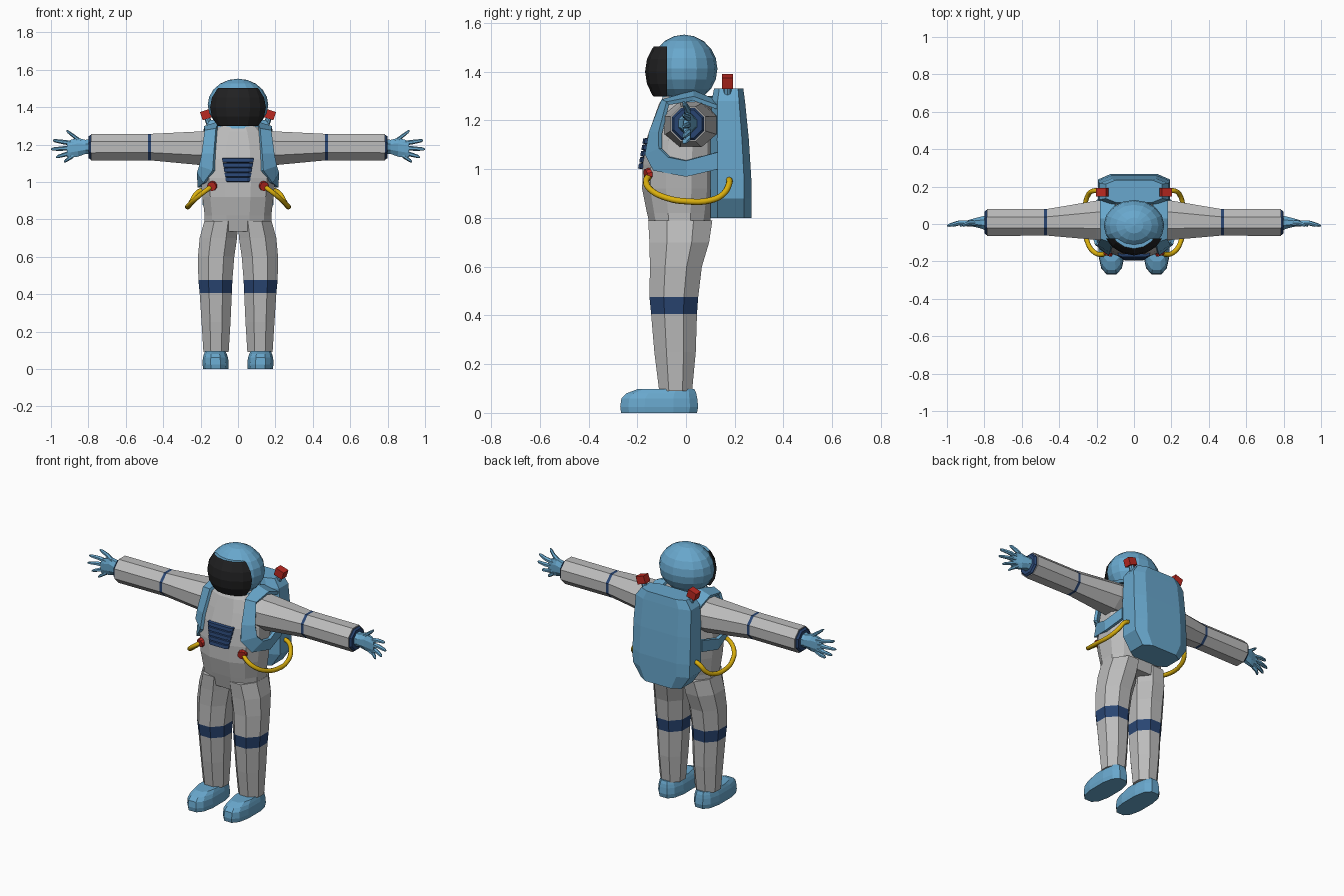
import bpy, bmesh, math
from mathutils import Matrix, Vector

cube = bpy.data.objects.get("Cube")
if cube:
    bpy.data.objects.remove(cube, do_unlink=True)


def material(name, rgb):
    m = bpy.data.materials.new(name)
    m.use_nodes = True
    m.diffuse_color = (*rgb, 1)
    m.node_tree.nodes["Principled BSDF"].inputs["Base Color"].default_value = (*rgb, 1)
    return m


GREY = material("suit grey", (0.5, 0.5, 0.5))
BLUE = material("light blue", (0.14, 0.39, 0.61))
NAVY = material("navy blue", (0.022, 0.06, 0.17))
BLACK = material("visor black", (0.015, 0.015, 0.016))
RED = material("red", (0.5, 0.022, 0.015))
YELLOW = material("hose yellow", (0.7, 0.43, 0.004))


def finish(name, bm, mats, mirror=False):
    """Turn a bmesh into a named object, mirrored across x if wanted."""
    bmesh.ops.recalc_face_normals(bm, faces=bm.faces[:])
    mesh = bpy.data.meshes.new(name)
    bm.to_mesh(mesh)
    bm.free()
    for m in mats:
        mesh.materials.append(m)
    ob = bpy.data.objects.new(name, mesh)
    bpy.context.collection.objects.link(ob)
    if mirror:
        add_mirror(ob)
    return ob


def add_mirror(ob):
    mod = ob.modifiers.new("Mirror", 'MIRROR')
    mod.use_axis[0] = True
    mod.use_mirror_merge = False


def loft(name, axis, rows, mats, n=8, power=1.0, mirror=False, bands=()):
    """Rows are (position, u0, u1, v0, v1); faces inside a band take material 1."""
    bm = bmesh.new()
    soft = lambda t: math.copysign(abs(t) ** power, t)
    angles = [2 * math.pi * (i + 0.5) / n for i in range(n)]
    unit = [(soft(math.cos(a)), soft(math.sin(a))) for a in angles]
    mu, mv = max(p[0] for p in unit), max(p[1] for p in unit)
    rings = []
    for pos, u0, u1, v0, v1 in rows:
        ring = []
        for a, b in unit:
            u = (u0 + u1) / 2 + a / mu * (u1 - u0) / 2
            v = (v0 + v1) / 2 + b / mv * (v1 - v0) / 2
            ring.append(bm.verts.new((pos, u, v) if axis == 'x' else (u, v, pos)))
        rings.append(ring)
    for r, s in zip(rings, rings[1:]):
        for i in range(n):
            j = (i + 1) % n
            bm.faces.new((r[i], r[j], s[j], s[i]))
    bm.faces.new(rings[0])
    bm.faces.new(rings[-1])
    k = 0 if axis == 'x' else 2
    for f in bm.faces:
        c = f.calc_center_median()[k]
        if any(lo < c < hi for lo, hi in bands):
            f.material_index = 1
    return finish(name, bm, mats, mirror)


# Suit body
loft("torso", 'z', [
    (0.735, -0.18, 0.18, -0.14, 0.09), (0.82, -0.178, 0.178, -0.16, 0.105),
    (0.92, -0.19, 0.19, -0.18, 0.12), (1.02, -0.2, 0.2, -0.177, 0.12),
    (1.12, -0.19, 0.19, -0.163, 0.12), (1.2, -0.175, 0.175, -0.135, 0.12),
    (1.27, -0.14, 0.14, -0.11, 0.11), (1.3, -0.11, 0.11, -0.09, 0.09)],
    [GREY], n=12, power=0.8)
loft("leg", 'z', [
    (0.09, 0.05, 0.185, -0.11, 0.025), (0.25, 0.04, 0.195, -0.13, 0.04),
    (0.405, 0.033, 0.205, -0.143, 0.045), (0.475, 0.03, 0.212, -0.15, 0.05),
    (0.6, 0.02, 0.214, -0.148, 0.065), (0.7, 0.005, 0.205, -0.15, 0.095),
    (0.79, 0.0, 0.18, -0.155, 0.108)],
    [GREY, NAVY], mirror=True, bands=[(0.41, 0.47)])
loft("arm", 'x', [
    (0.1, -0.095, 0.125, 1.09, 1.28), (0.2, -0.085, 0.125, 1.09, 1.27),
    (0.465, -0.062, 0.08, 1.115, 1.257), (0.482, -0.062, 0.08, 1.115, 1.257),
    (0.785, -0.064, 0.08, 1.114, 1.257)],
    [GREY, NAVY], mirror=True, bands=[(0.467, 0.48)])
loft("wrist_cuff", 'x', [
    (0.775, -0.058, 0.074, 1.12, 1.251), (0.79, -0.058, 0.074, 1.12, 1.251),
    (0.8, -0.05, 0.066, 1.128, 1.243)], [NAVY], mirror=True)

# Gloves
loft("palm", 'x', [
    (0.78, -0.04, 0.05, 1.145, 1.23), (0.815, -0.025, 0.04, 1.15, 1.225),
    (0.855, -0.015, 0.03, 1.135, 1.235), (0.895, -0.012, 0.018, 1.13, 1.225),
    (0.915, -0.01, 0.01, 1.135, 1.215)], [BLUE], mirror=True)
fingers = [("index_finger", 1.205, 1.222, 0.99), ("middle_finger", 1.182, 1.175, 1.0),
           ("ring_finger", 1.16, 1.133, 0.972), ("little_finger", 1.142, 1.108, 0.93),
           ("thumb", 1.215, 1.275, 0.918)]
for label, z0, z1, tip in fingers:
    start = 0.84 if label == "thumb" else 0.88
    rows = []
    for t, y, r in [(0, 0.006, 0.014), (0.5, 0.006, 0.012), (0.9, -0.006, 0.009), (1, -0.01, 0.004)]:
        z = z0 + (z1 - z0) * t
        rows.append((start + (tip - start) * t, y - r, y + r, z - r, z + r))
    loft(label, 'x', rows, [BLUE], n=6, mirror=True)

# Boots
loft("boot", 'z', [
    (0, 0.052, 0.186, -0.266, 0.045), (0.025, 0.05, 0.19, -0.27, 0.05),
    (0.06, 0.053, 0.188, -0.265, 0.046), (0.08, 0.06, 0.182, -0.245, 0.042),
    (0.097, 0.068, 0.175, -0.2, 0.035)], [BLUE], n=12, power=0.75, mirror=True)


# Helmet and visor
def ellipsoid(center, radii):
    bm = bmesh.new()
    bmesh.ops.create_uvsphere(bm, u_segments=16, v_segments=10, radius=1,
                              matrix=Matrix.Translation(center) @ Matrix.Diagonal((*radii, 1)))
    return bm


finish("helmet", ellipsoid((0, -0.008, 1.412), (0.162, 0.137, 0.14)), [BLUE])
bm = ellipsoid((0, -0.008, 1.4), (0.168, 0.16, 0.165))
for point, normal in [((0, -0.078, 0), (0, 1, 0)), ((0, 0, 1.503), (0, 0, 1)),
                      ((0, 0, 1.298), (0, 0, -1)), ((0.152, 0, 0), (1, 0, 0)),
                      ((-0.152, 0, 0), (-1, 0, 0))]:
    bmesh.ops.bisect_plane(bm, geom=bm.verts[:] + bm.edges[:] + bm.faces[:], plane_co=point,
                           plane_no=normal, clear_outer=True)
    bmesh.ops.holes_fill(bm, edges=[e for e in bm.edges if e.is_boundary], sides=0)
for f in bm.faces:
    f.normal_update()
    if abs(f.normal.z) > 0.99:
        f.material_index = 1
finish("visor", bm, [BLACK, BLUE])
loft("collar", 'z', [(1.265, -0.14, 0.14, -0.105, 0.115), (1.3, -0.125, 0.125, -0.095, 0.115)],
     [BLUE], n=12)

# Backpack and its shoulder straps
loft("backpack", 'z', [
    (0.8, -0.135, 0.135, 0.1, 0.268), (0.88, -0.19, 0.19, 0.1, 0.268),
    (0.96, -0.192, 0.192, 0.1, 0.268), (1.12, -0.192, 0.192, 0.1, 0.258),
    (1.28, -0.185, 0.185, 0.105, 0.242), (1.33, -0.15, 0.15, 0.115, 0.235)],
    [BLUE], power=0.5)
strap = [((0.1, 0.14, 1.27), (0.18, 0.14, 1.25)), ((0.1, 0.03, 1.315), (0.18, 0.03, 1.29)),
         ((0.115, -0.095, 1.28), (0.175, -0.075, 1.27)), ((0.125, -0.145, 1.15), (0.19, -0.105, 1.15)),
         ((0.13, -0.162, 1.06), (0.202, -0.105, 1.085)), ((0.178, -0.13, 0.995), (0.212, -0.07, 1.05)),
         ((0.207, 0, 0.97), (0.21, 0, 1.035)), ((0.19, 0.13, 1.0), (0.19, 0.13, 1.07))]
bm = bmesh.new()
pairs = [[bm.verts.new(p) for p in pair] for pair in strap]
for a, b in zip(pairs, pairs[1:]):
    bm.faces.new((a[0], a[1], b[1], b[0]))
ob = finish("shoulder_strap", bm, [BLUE])
solid = ob.modifiers.new("Solidify", 'SOLIDIFY')
solid.thickness = 0.018
solid.offset = 0
add_mirror(ob)

# Beacons on the backpack
tilt = Matrix.Translation((0.17, 0.17, 1.36)) @ Matrix.Rotation(math.radians(18), 4, 'Y')
bm = bmesh.new()
bmesh.ops.create_cube(bm, size=1, matrix=tilt @ Matrix.Diagonal((0.055, 0.046, 0.046, 1)))
finish("beacon", bm, [RED], True)
bm = bmesh.new()
bmesh.ops.create_cone(bm, cap_ends=True, segments=8, radius1=0.016, radius2=0.016, depth=0.09,
                      matrix=tilt @ Matrix.Translation((0, 0, -0.05)))
finish("beacon_stem", bm, [BLUE], True)

# Slatted chest panel
rows = []
for i in range(5):
    for t, out in [(0.0, 0), (0.12, 0.012), (0.88, 0.012), (1.0, 0)]:
        s = (i + t) / 5
        half = 0.064 + 0.022 * s - (0.006 if out == 0 else 0)
        rows.append((1.0 + 0.128 * s, -half, half, -0.185 + 0.022 * s - out, -0.12))
loft("chest_panel", 'z', rows, [NAVY], power=0.35)

# Hoses and their red sockets
bm = bmesh.new()
aim = Vector((0.35, -1, -0.2)).to_track_quat('Z', 'Y').to_matrix().to_4x4()
bmesh.ops.create_cone(bm, cap_ends=True, segments=10, radius1=0.03, radius2=0.025, depth=0.05,
                      matrix=Matrix.Translation((0.133, -0.142, 0.98)) @ aim)
finish("hose_socket", bm, [RED], True)
path = [(0.133, -0.14, 0.98), (0.17, -0.163, 0.955), (0.22, -0.145, 0.915), (0.255, -0.08, 0.882),
        (0.27, 0, 0.868), (0.262, 0.1, 0.872), (0.245, 0.155, 0.9), (0.215, 0.178, 0.945),
        (0.17, 0.175, 0.96)]
curve = bpy.data.curves.new("hose", 'CURVE')
curve.dimensions = '3D'
curve.bevel_depth = 0.013
curve.bevel_resolution = 2
curve.resolution_u = 4
spline = curve.splines.new('BEZIER')
spline.bezier_points.add(len(path) - 1)
for bp, co in zip(spline.bezier_points, path):
    bp.co = co
    bp.handle_left_type = bp.handle_right_type = 'AUTO'
curve.materials.append(YELLOW)
hose = bpy.data.objects.new("hose", curve)
bpy.context.collection.objects.link(hose)
bpy.context.view_layer.objects.active = hose
hose.select_set(True)
bpy.ops.object.convert(target='MESH')
add_mirror(bpy.context.object)
